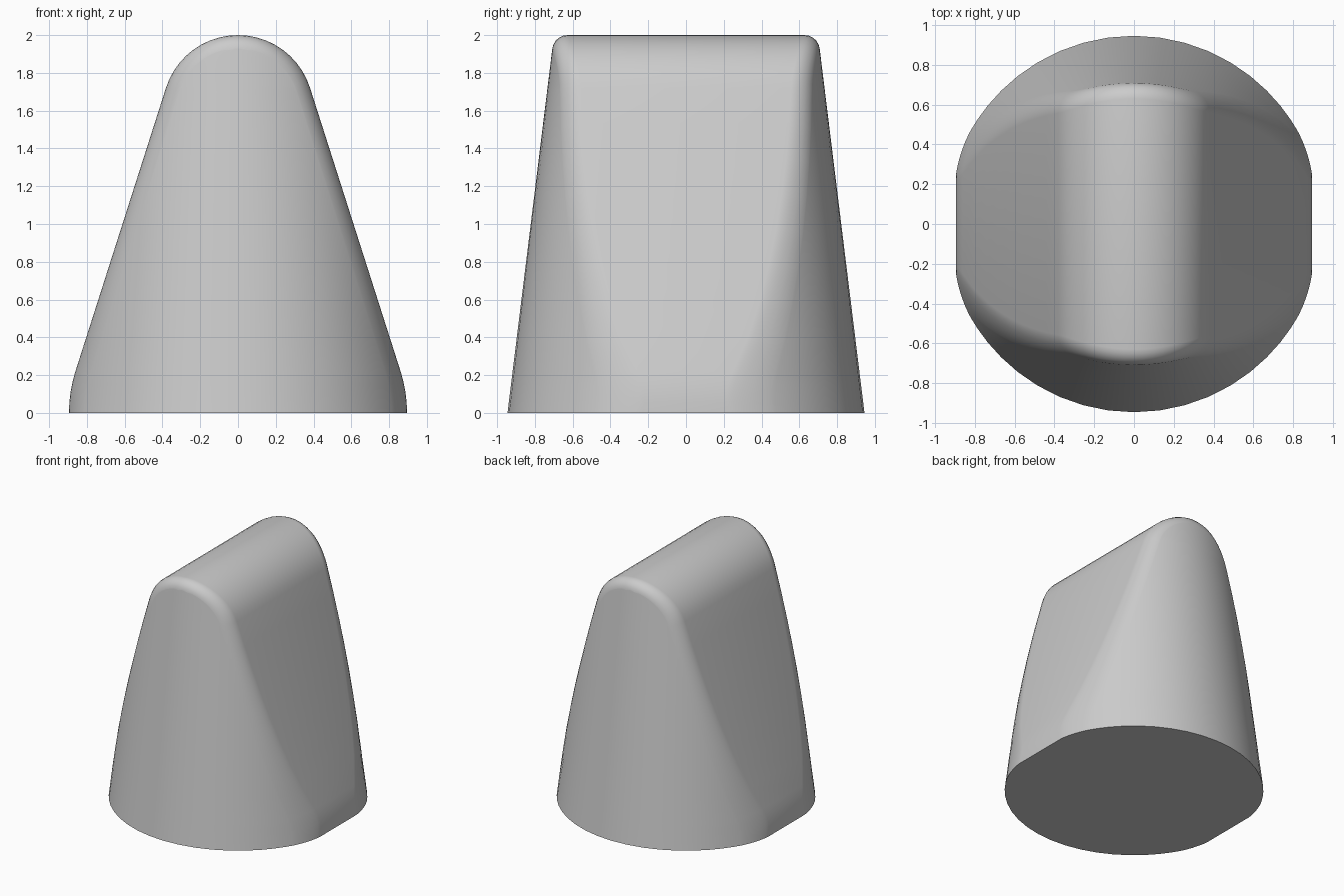
import bpy, bmesh
from math import sin, cos, sqrt, radians, pi

if "Cube" in bpy.data.objects:
    bpy.data.objects.remove(bpy.data.objects["Cube"])

TILT = radians(17.7)      # lean of the flat sides
CAP_R, CAP_Z = 0.4, 1.6   # rounded ridge
FOOT_R, FOOT_X = 0.724, 0.895
EDGE = 0.07               # rounding of the end edges
BASE_R, TAPER = 0.945, 0.123


def outline():
    """Half profile as (x, z, normal angle): rolled foot, flat side, ridge."""
    pts = []
    for i in range(5):
        a = TILT * i / 4
        pts.append((FOOT_X - FOOT_R * (1 - cos(a)), FOOT_R * sin(a), a))
    x0, z0, _ = pts[-1]
    x1, z1 = CAP_R * cos(TILT), CAP_Z + CAP_R * sin(TILT)
    for i in range(1, 8):
        t = i / 8
        pts.append((x0 + (x1 - x0) * t, z0 + (z1 - z0) * t, TILT))
    for i in range(11):
        a = TILT + (pi / 2 - TILT) * i / 10
        pts.append((CAP_R * cos(a), CAP_Z + CAP_R * sin(a), a))
    return pts


def depth(x, z, d):
    """Distance of the conical end from the middle, rounded near the rim."""
    r = BASE_R - TAPER * z
    cut = EDGE - sqrt(max(0, EDGE ** 2 - (EDGE - d) ** 2))
    return sqrt(r * r - x * x) - cut


def end_row(x, z, a):
    """One row of points across an end, from right rim to left rim."""
    rim = []
    for i in range(6):
        d = EDGE * (1 - cos(pi / 2 * i / 5))
        rim.append((x - d * cos(a), z - d * sin(a), d))
    xi, zi, _ = rim[-1]
    middle = [(xi * cos(pi * i / 20), zi, EDGE) for i in range(1, 20)]
    row = rim + middle + [(-px, pz, d) for px, pz, d in reversed(rim)]
    return [(px, depth(px, pz, d), pz) for px, pz, d in row]


# Two conical ends joined by the flat sides and ridge
bm = bmesh.new()
rows = [end_row(*p) for p in outline()]
ends = [[[bm.verts.new((x, s * y, z)) for x, y, z in row] for row in rows]
        for s in (-1, 1)]
for grid in ends:
    for low, high in zip(grid, grid[1:]):
        for i in range(len(low) - 1):
            bm.faces.new((low[i], low[i + 1], high[i + 1], high[i]))
front, back = ends
for k in range(len(rows) - 1):
    for i in (0, -1):
        bm.faces.new((front[k][i], back[k][i], back[k + 1][i], front[k + 1][i]))
bm.faces.new(front[0] + back[0][::-1])
bmesh.ops.remove_doubles(bm, verts=bm.verts, dist=0.0005)
bmesh.ops.recalc_face_normals(bm, faces=bm.faces)

mesh = bpy.data.meshes.new("tapered_body")
bm.to_mesh(mesh)
bm.free()
body = bpy.data.objects.new("tapered_body", mesh)
bpy.context.collection.objects.link(body)

# Plain grey finish
grey = bpy.data.materials.new("plain_grey")
grey.use_nodes = True
grey.diffuse_color = (0.6, 0.6, 0.6, 1)
grey.node_tree.nodes["Principled BSDF"].inputs["Base Color"].default_value = (0.6, 0.6, 0.6, 1)
mesh.materials.append(grey)

bpy.ops.object.select_all(action="DESELECT")
body.select_set(True)
bpy.context.view_layer.objects.active = body
bpy.ops.object.shade_smooth_by_angle(angle=radians(35))
